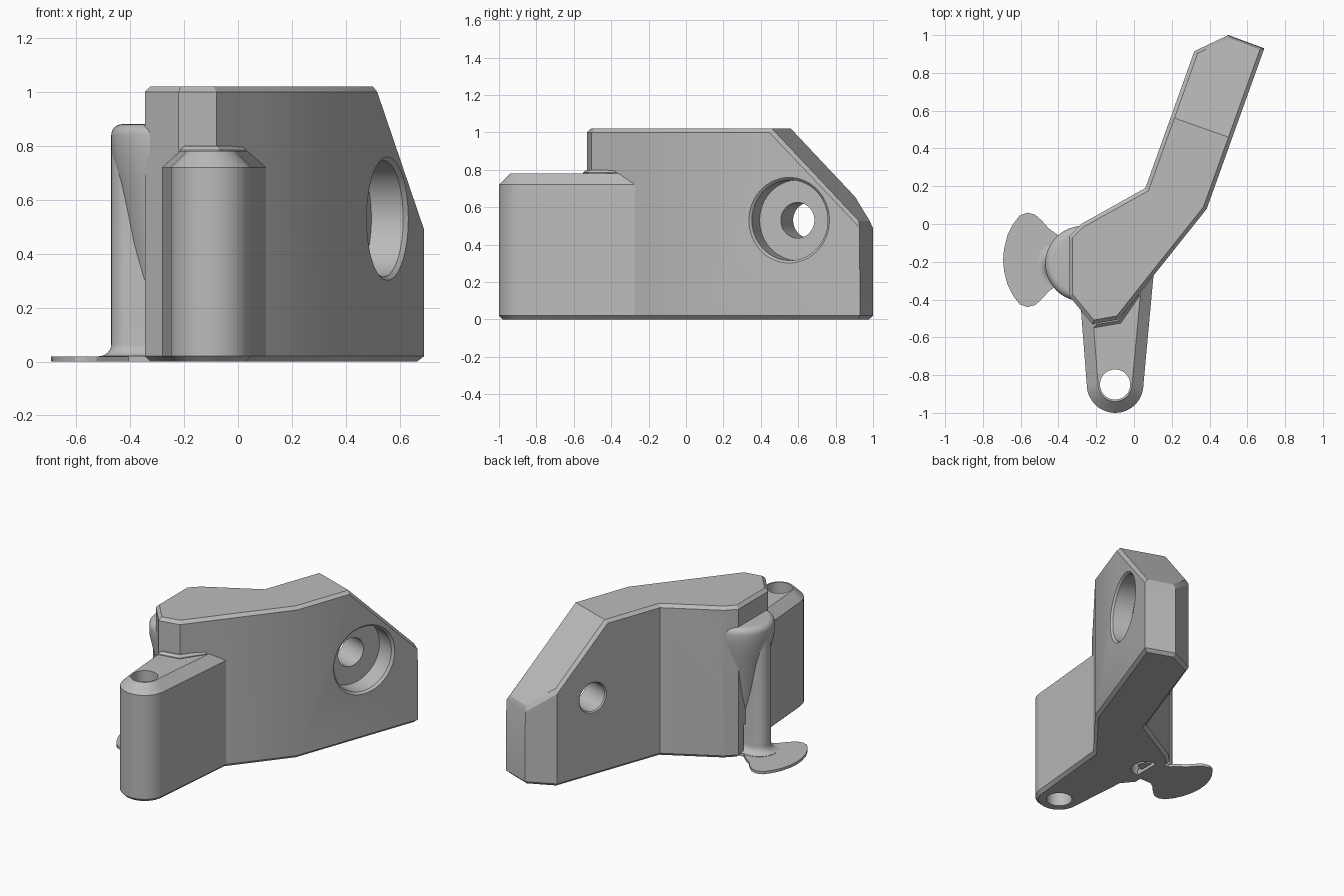
import bpy, bmesh
from math import sin, cos, pi, radians
from mathutils import Vector, Matrix

cube = bpy.data.objects.get("Cube")
if cube:
    bpy.data.objects.remove(cube)

grey = bpy.data.materials.new("light grey")
grey.use_nodes = True
grey.diffuse_color = (0.5, 0.5, 0.5, 1)
grey.node_tree.nodes["Principled BSDF"].inputs["Base Color"].default_value = (0.5, 0.5, 0.5, 1)


def finish(bm, name):
    """Turn a bmesh into a named grey object."""
    bmesh.ops.recalc_face_normals(bm, faces=bm.faces)
    mesh = bpy.data.meshes.new(name)
    bm.to_mesh(mesh)
    bm.free()
    mesh.materials.append(grey)
    ob = bpy.data.objects.new(name, mesh)
    bpy.context.collection.objects.link(ob)
    return ob


def loft(sections):
    """Join equal-length outlines at rising heights, closed at both ends."""
    bm = bmesh.new()
    rings = [[bm.verts.new((x, y, z)) for x, y in pts] for z, pts in sections]
    n = len(rings[0])
    for a, b in zip(rings, rings[1:]):
        for i in range(n):
            j = (i + 1) % n
            bm.faces.new((a[i], a[j], b[j], b[i]))
    bm.faces.new(rings[0])
    bm.faces.new(rings[-1])
    bmesh.ops.recalc_face_normals(bm, faces=bm.faces)
    return bm


def chamfer(bm, size, up):
    """Bevel the edges between side walls and the top (up=1) or bottom (up=-1)."""
    bm.normal_update()
    edges = []
    for e in bm.edges:
        tilts = sorted(f.normal.z * up for f in e.link_faces)
        if tilts[0] < 0.3 and tilts[1] > 0.5:
            edges.append(e)
    bmesh.ops.bevel(bm, geom=edges, offset=size, offset_type='OFFSET',
                    segments=1, profile=0.5, affect='EDGES')


def arc(cx, cy, r, start, end, n):
    return [(cx + r * cos(radians(start + (end - start) * i / n)),
             cy + r * sin(radians(start + (end - start) * i / n))) for i in range(n + 1)]


def lathe(profile, centre, axis=(0, 0, 1), n=64):
    """Solid of revolution; profile is (radius, distance along the axis)."""
    bm = loft([(h, arc(0, 0, r, 0, 360 - 360 / n, n - 1)) for r, h in profile])
    turn = Vector(axis).to_track_quat('Z', 'Y').to_matrix().to_4x4()
    bm.transform(Matrix.Translation(centre) @ turn)
    return bm


def boolean(target, bm, operation):
    tool = finish(bm, "cutter")
    tool.hide_render = True
    mod = target.modifiers.new("bool", 'BOOLEAN')
    mod.operation, mod.object, mod.solver = operation, tool, 'EXACT'
    bpy.context.view_layer.objects.active = target
    bpy.ops.object.modifier_apply(modifier=mod.name)
    bpy.data.objects.remove(tool)


def smooth(ob):
    bpy.ops.object.select_all(action='DESELECT')
    ob.select_set(True)
    bpy.context.view_layer.objects.active = ob
    bpy.ops.object.shade_smooth_by_angle(angle=radians(25))


# Bracket body: bent outline with a sloped far end
outline = [(.5, 1), (.32, .915), (.06, .19), (-.28, 0), (-.345, -.065), (-.345, -.38),
           (-.22, -.53), (-.08, -.505), (.09, -.29), (.385, .08), (.69, .93)]
along = Vector((.333, .943, 0))
across = Vector((.943, -.333, 0))
bm = loft([(0, outline), (1.02, outline)])
cut = bmesh.ops.bisect_plane(bm, geom=bm.verts[:] + bm.edges[:] + bm.faces[:],
                             plane_co=along * .6 + Vector((0, 0, 1.02)),
                             plane_no=along + Vector((0, 0, 1)), clear_outer=True)
bmesh.ops.contextual_create(bm, geom=[g for g in cut["geom_cut"] if isinstance(g, bmesh.types.BMEdge)])
bmesh.ops.recalc_face_normals(bm, faces=bm.faces)
chamfer(bm, .02, 1)
chamfer(bm, .02, -1)
body = finish(bm, "bracket_body")

# Screw post at the front, with a small raised foot against the body
post = [(.11, -.2), (-.285, -.4)] + arc(-.1, -.85, .15, 180, 360, 24)
bm = loft([(0, post), (.78, post)])
chamfer(bm, .06, 1)
chamfer(bm, .02, -1)
boolean(body, bm, 'UNION')
ledge = [(.03, -.38), (0, -.3), (-.2, -.4), (-.215, -.55), (-.07, -.525)]
bm = loft([(.7, ledge), (.8, ledge)])
chamfer(bm, .015, 1)
boolean(body, bm, 'UNION')
boolean(body, lathe([(.08, -.1), (.08, 1)], (-.1, -.85, 0)), 'DIFFERENCE')

# Counterbored hole through the arm
mouth = Vector((.555, .55, .53))
bore = [(.11, -.5), (.11, -.352), (.095, -.337), (.095, -.14), (.215, -.14),
        (.215, -.015), (.23, 0), (.23, .1)]
boolean(body, lathe(bore, mouth, across), 'DIFFERENCE')

# Pocket for the pivoting clip, with a slotted lip below
pivot = (-.27, -.21, 0)
pocket = [(.21, .105), (.21, .58), (.25, .61), (.25, .86), (.22, .895)]
boolean(body, lathe(pocket, pivot), 'DIFFERENCE')
slot = [(-.5, -.12), (-.5, -.3)] + arc(-.27, -.21, .09, -90, 90, 16)
boolean(body, loft([(-.1, slot), (.2, slot)]), 'DIFFERENCE')
smooth(body)

# Clip head: rounded drum tapering to a point
head = [(.045, .02), (.08, .2), (.135, .44), (.175, .67), (.2, .78), (.2, .84)]
head += [(.16 + .04 * cos(a * pi / 12), .84 + .04 * sin(a * pi / 12)) for a in range(1, 7)]
smooth(finish(lathe(head, pivot), "clip_head"))


# Clip stem: round-fronted rib that flares into the foot
def rib(grow):
    return [(-.28, -.14 + grow), *arc(-.4, -.21, .07 + grow, 90, 270, 20), (-.28, -.28 - grow)]


flare = [(.02 + .045 * (1 - cos(a * pi / 12)), rib(.045 * (1 - sin(a * pi / 12)))) for a in range(7)]
smooth(finish(loft([(0, rib(.045))] + flare + [(.84, rib(0))]), "clip_stem"))

# Clip foot: thin fan-shaped finger tab
half = [(-.693, 0), (-.688, .06), (-.67, .13), (-.64, .19), (-.605, .235), (-.565, .25),
        (-.525, .24), (-.49, .21), (-.45, .165), (-.4, .13), (-.35, .08)]
tab = [(x, -.19 + y) for x, y in half] + [(x, -.19 - y) for x, y in reversed(half[1:])]
smooth(finish(loft([(0, tab), (.018, tab)]), "clip_foot"))
